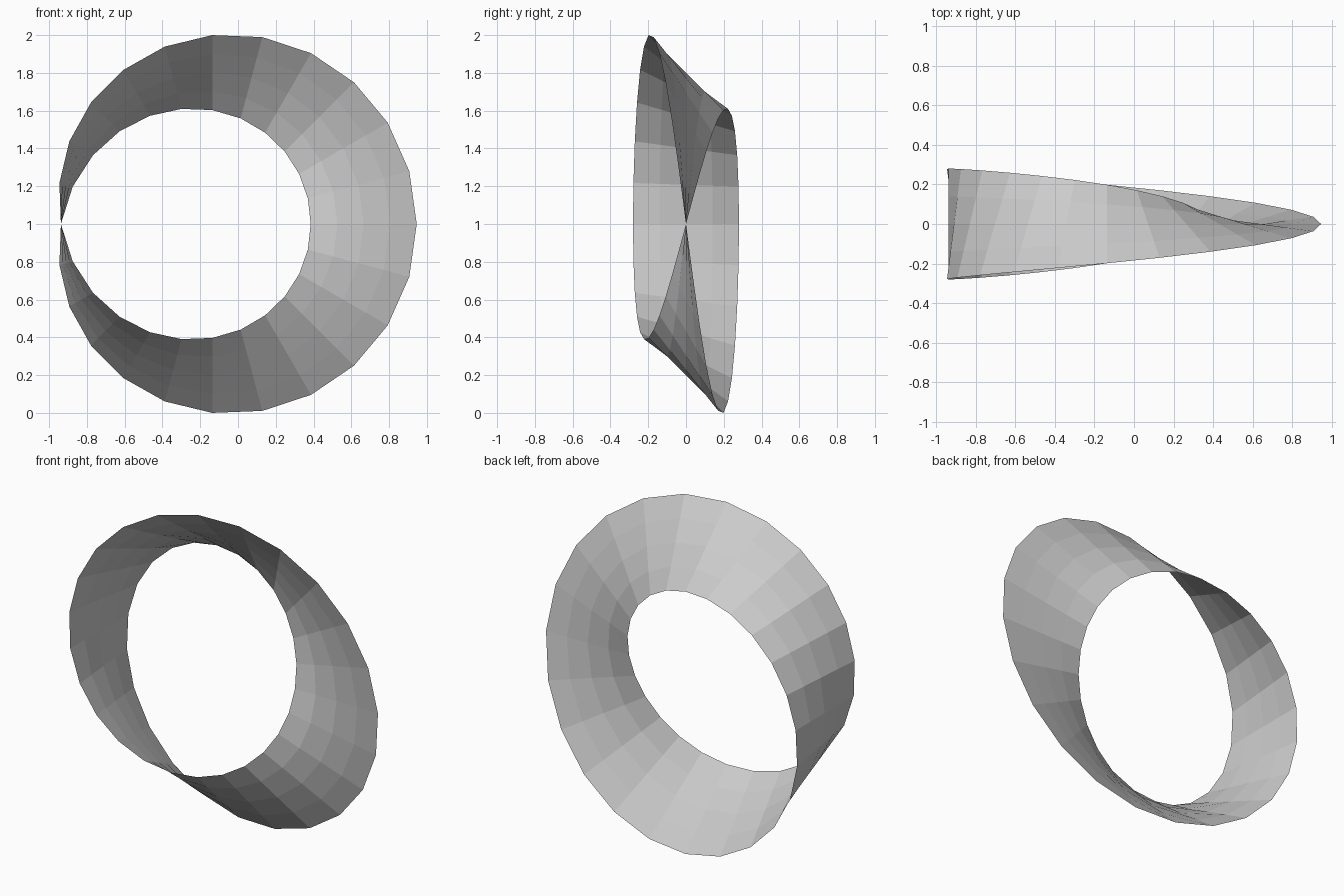
import bpy, bmesh
from math import cos, sin, pi

if "Cube" in bpy.data.objects:
    bpy.data.objects.remove(bpy.data.objects["Cube"])

SEGMENTS, ROWS = 24, 4          # steps around the loop, strips across the band
R = 0.8016                      # radius of the centre line
HALF_WIDTH = 0.35 * R
CENTRE_X = -0.136


def band_point(i, j):
    """Point on the half-twisted band; the cross-section turns 180 degrees per lap."""
    a = 2 * pi * i / SEGMENTS
    t = HALF_WIDTH * (2 * j / ROWS - 1)
    r = R + t * cos(a / 2)
    return CENTRE_X + r * cos(a), -t * sin(a / 2), 1 + r * sin(a)


# Half-twisted ribbon, starting flat at +x
bm = bmesh.new()
rings = [[bm.verts.new(band_point(i, j)) for j in range(ROWS + 1)]
         for i in range(SEGMENTS)]
rings.append(rings[0][::-1])    # the last section meets the first one flipped

for a, b in zip(rings, rings[1:]):
    for j in range(ROWS):
        bm.faces.new((a[j], b[j], b[j + 1], a[j + 1]))

mesh = bpy.data.meshes.new("twisted_band")
bm.to_mesh(mesh)
bm.free()
band = bpy.data.objects.new("twisted_band", mesh)
bpy.context.collection.objects.link(band)
